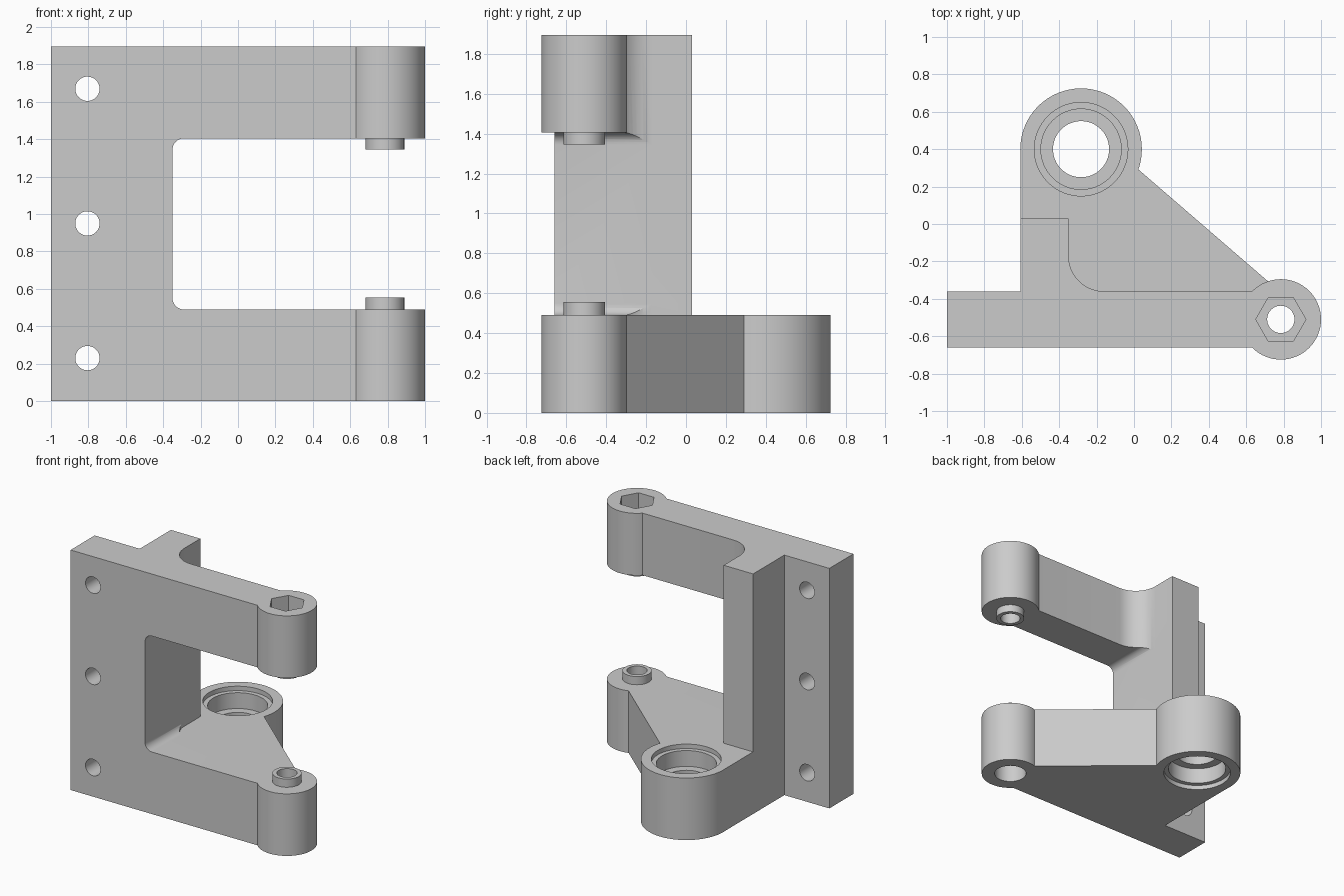
import bpy, bmesh, math
from mathutils import Matrix, Vector

cube = bpy.data.objects.get("Cube")
if cube:
    bpy.data.objects.remove(cube, do_unlink=True)

grey = bpy.data.materials.new("plain_grey")
grey.use_nodes = True
COLOUR = (0.6, 0.6, 0.6, 1)
grey.diffuse_color = COLOUR
grey.node_tree.nodes["Principled BSDF"].inputs["Base Color"].default_value = COLOUR

HEIGHT, ARM = 1.895, 0.49          # overall height, arm thickness
FRONT, ARM_BACK, POST_BACK = -0.66, -0.36, 0.03
POST_LEFT, POST_RIGHT = -0.607, -0.35
HUB = (-0.283, 0.40)               # large bearing hub
EYE = (0.785, -0.51)               # small bolt eyes
TOP_ARM = HEIGHT - ARM


def prism(name, points, low, high, axis="Z"):
    """Extrude a flat outline along Z, or along Y for an (x, z) outline."""
    bm = bmesh.new()
    place = (lambda a, b, h: (a, b, h)) if axis == "Z" else (lambda a, b, h: (a, h, b))
    face = bm.faces.new([bm.verts.new(place(a, b, low)) for a, b in points])
    moved = bmesh.ops.extrude_face_region(bm, geom=[face])["geom"]
    bmesh.ops.translate(bm, verts=[v for v in moved if isinstance(v, bmesh.types.BMVert)],
                        vec=Vector(place(0, 0, high - low)))
    bmesh.ops.recalc_face_normals(bm, faces=bm.faces)
    mesh = bpy.data.meshes.new(name)
    bm.to_mesh(mesh)
    bm.free()
    mesh.materials.append(grey)
    obj = bpy.data.objects.new(name, mesh)
    bpy.context.collection.objects.link(obj)
    return obj


def arc(centre, radius, start, end, steps=12):
    angles = [math.radians(start + (end - start) * i / steps) for i in range(steps + 1)]
    return [(centre[0] + radius * math.cos(a), centre[1] + radius * math.sin(a)) for a in angles]


def disc(name, centre, radius, low, high, axis="Z", sides=64):
    return prism(name, arc(centre, radius, 0, 360, sides)[:-1], low, high, axis)


def combine(target, other, operation):
    mod = target.modifiers.new(operation.title(), "BOOLEAN")
    mod.operation, mod.solver, mod.object = operation, "EXACT", other
    bpy.context.view_layer.objects.active = target
    bpy.ops.object.modifier_apply(modifier=mod.name)
    bpy.data.objects.remove(other, do_unlink=True)


# C-shaped frame: front outline with rounded inner corners
r = 0.06
frame = prism("bracket_body", [(-1, 0), (EYE[0], 0), (EYE[0], ARM)]
              + arc((POST_RIGHT + r, ARM + r), r, 270, 180, 8)
              + arc((POST_RIGHT + r, TOP_ARM - r), r, 180, 90, 8)
              + [(EYE[0], TOP_ARM), (EYE[0], HEIGHT), (-1, HEIGHT)],
              FRONT, POST_BACK, "Y")

# Plan of flange, rear post and arms, with a large fillet behind the arm
R = 0.19
plan = prism("plan_trim", [(-1.2, -1), (1.2, -1), (1.2, ARM_BACK)]
             + arc((POST_RIGHT + R, ARM_BACK + R), R, 270, 180)
             + [(POST_RIGHT, 0.3), (POST_LEFT, 0.3), (POST_LEFT, ARM_BACK), (-1.2, ARM_BACK)],
             -0.2, HEIGHT + 0.2)
combine(frame, plan, "INTERSECT")

# Triangular base web, bearing hub, bolt eyes and locating collars
combine(frame, prism("base_web", [(POST_LEFT, -0.5), (0.76, -0.5), (0.76, -0.344),
                                  (-0.05, 0.355), HUB, (POST_LEFT, HUB[1])], 0, ARM), "UNION")
for name, centre, radius, low, high in (
        ("hub", HUB, 0.325, 0, ARM),
        ("lower_eye", EYE, 0.215, 0, ARM),
        ("upper_eye", EYE, 0.215, TOP_ARM, HEIGHT),
        ("lower_collar", EYE, 0.104, ARM - 0.1, ARM + 0.065),
        ("upper_collar", EYE, 0.104, TOP_ARM - 0.06, TOP_ARM + 0.1)):
    combine(frame, disc(name, centre, radius, low, high), "UNION")

# Stepped bearing bore, bolt bore, bolt head recess and hexagonal nut pocket
for name, centre, radius, low, high, sides in (
        ("hub_bore", HUB, 0.15, -1, 1, 64),
        ("hub_seat_top", HUB, 0.215, ARM - 0.16, 1, 64),
        ("hub_lip_top", HUB, 0.25, ARM - 0.035, 1, 64),
        ("hub_seat_bottom", HUB, 0.215, -1, 0.16, 64),
        ("hub_lip_bottom", HUB, 0.25, -1, 0.035, 64),
        ("bolt_bore", EYE, 0.073, -1, 3, 48),
        ("bolt_recess", EYE, 0.118, -1, 0.2, 48),
        ("nut_pocket", EYE, 0.134, HEIGHT - 0.2, 3, 6)):
    combine(frame, disc(name, centre, radius, low, high, sides=sides), "DIFFERENCE")

# Mounting holes through the flange
for z in (0.23, 0.95, 1.67):
    combine(frame, disc("mount_hole", (-0.805, z), 0.065, -1, 0.5, "Y", 48), "DIFFERENCE")

bpy.ops.object.select_all(action="DESELECT")
frame.select_set(True)
bpy.context.view_layer.objects.active = frame
bpy.ops.object.shade_smooth_by_angle(angle=math.radians(30))
